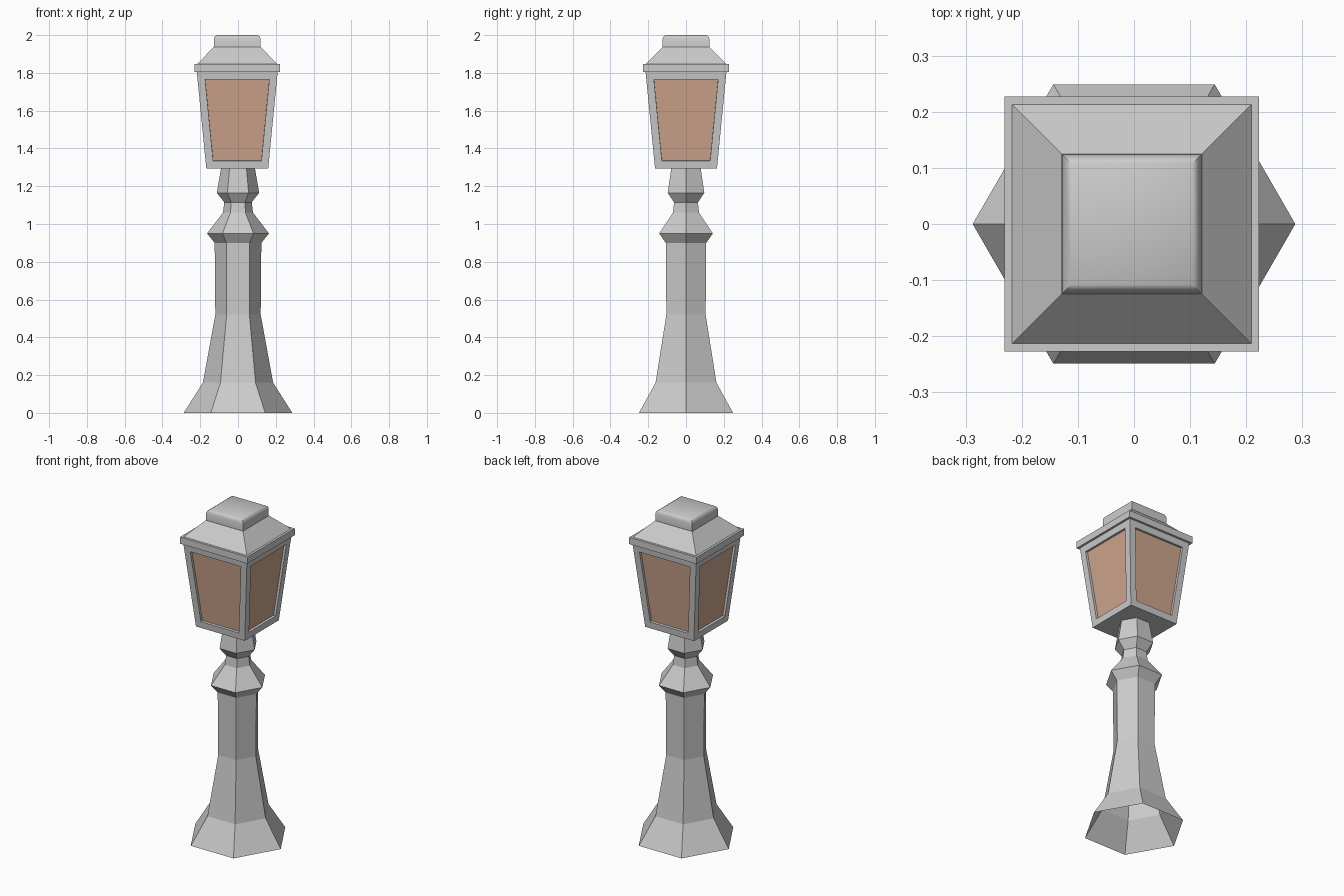
import bpy, bmesh
from math import pi, cos, sin, radians

cube = bpy.data.objects.get("Cube")
if cube:
    bpy.data.objects.remove(cube, do_unlink=True)


def make_material(name, rgb):
    mat = bpy.data.materials.new(name)
    mat.use_nodes = True
    mat.diffuse_color = (*rgb, 1)
    mat.node_tree.nodes["Principled BSDF"].inputs["Base Color"].default_value = (*rgb, 1)
    return mat


metal = make_material("grey metal", (0.6, 0.6, 0.6))
glass = make_material("amber glass", (0.62, 0.38, 0.27))


def loft(sides, profile, turn=0.0, bottom=True, x=0.0):
    """Stack regular polygons of (apothem, z) into a skin."""
    bm = bmesh.new()
    rings = []
    for apothem, z in profile:
        r = apothem / cos(pi / sides)
        angles = [turn + 2 * pi * i / sides for i in range(sides)]
        rings.append([bm.verts.new((x + r * cos(a), r * sin(a), z)) for a in angles])
    for low, high in zip(rings, rings[1:]):
        for i in range(sides):
            j = (i + 1) % sides
            bm.faces.new((low[i], low[j], high[j], high[i]))
    bm.faces.new(rings[-1])
    if bottom:
        bm.faces.new(rings[0][::-1])
    bm.normal_update()
    return bm


def finish(bm, name, mats=(metal,)):
    mesh = bpy.data.meshes.new(name)
    bm.to_mesh(mesh)
    bm.free()
    for mat in mats:
        mesh.materials.append(mat)
    obj = bpy.data.objects.new(name, mesh)
    bpy.context.collection.objects.link(obj)
    return obj


def square(profile):
    return loft(4, profile, turn=pi / 4, x=-0.004)


# Hexagonal post, hollow and open underneath
post_profile = [(0.249, 0), (0.161, 0.16), (0.104, 0.52), (0.107, 0.90), (0.142, 0.95),
                (0.069, 1.06), (0.063, 1.115), (0.097, 1.165), (0.077, 1.30)]
finish(loft(6, post_profile, bottom=False), "post")

# Flared lantern with recessed panes
bm = square([(0.164, 1.295), (0.214, 1.805)])
panes = [f for f in bm.faces if abs(f.normal.z) < 0.5]
bmesh.ops.inset_individual(bm, faces=panes, thickness=0.04, use_even_offset=True)
bmesh.ops.inset_individual(bm, faces=panes, thickness=0.0005, depth=-0.014, use_even_offset=True)
for f in panes:
    f.material_index = 1
finish(bm, "lantern", (metal, glass))

# Eave slab and sloping roof
finish(square([(0.227, 1.805), (0.227, 1.846)]), "eave")
finish(square([(0.214, 1.845), (0.125, 1.936)]), "roof")

# Cap with a rounded top edge
cap = finish(square([(0.124, 1.935), (0.124, 1.980), (0.119, 1.993), (0.108, 2.0)]), "cap")
for poly in cap.data.polygons:
    poly.use_smooth = True
cap.data.set_sharp_from_angle(angle=radians(40))
